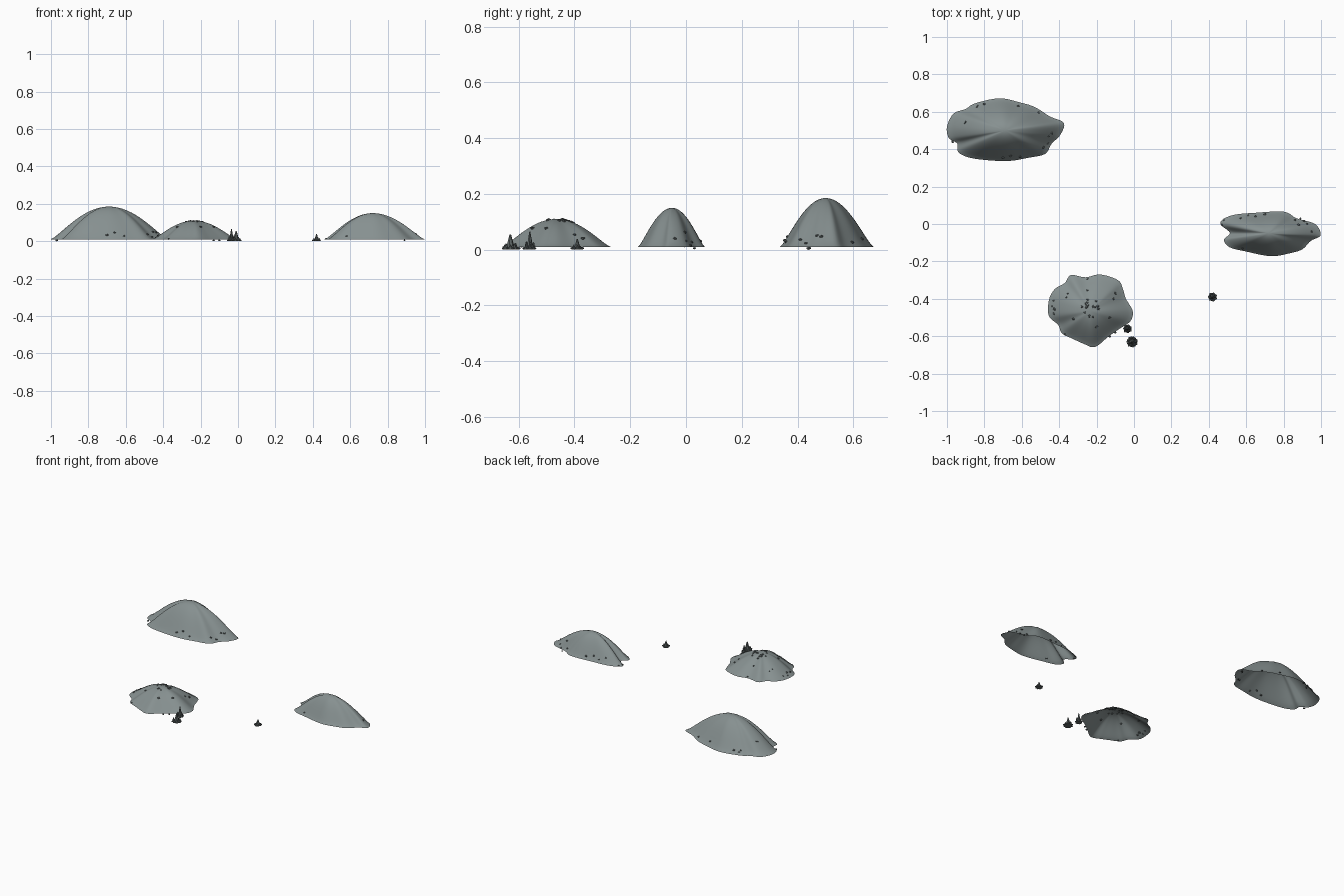
import bpy, bmesh, math, random
from mathutils import Vector, Matrix

if "Cube" in bpy.data.objects:
    bpy.data.objects.remove(bpy.data.objects["Cube"])

random.seed(4)
ROCK = bpy.data.materials.new("rock")
ROCK.diffuse_color = (0.24, 0.28, 0.28, 1)
ROCK.use_nodes = True
ROCK.node_tree.nodes["Principled BSDF"].inputs["Base Color"].default_value = ROCK.diffuse_color
DARK = bpy.data.materials.new("dark_rock")
DARK.diffuse_color = (0.11, 0.13, 0.13, 1)
DARK.use_nodes = True
DARK.node_tree.nodes["Principled BSDF"].inputs["Base Color"].default_value = DARK.diffuse_color


def finish(name, bm, mat, smooth):
    me = bpy.data.meshes.new(name)
    bm.to_mesh(me)
    bm.free()
    ob = bpy.data.objects.new(name, me)
    bpy.context.collection.objects.link(ob)
    me.materials.append(mat)
    for p in me.polygons:
        p.use_smooth = smooth
    return ob


def closed_spline(pts, steps=5):
    out, n = [], len(pts)
    for i in range(n):
        a, b, c, d = (Vector(pts[(i + k) % n]) for k in (-1, 0, 1, 2))
        for s in range(steps):
            t = s / steps
            out.append(0.5 * (2 * b + (c - a) * t + (2 * a - 5 * b + 4 * c - d) * t**2
                              + (3 * b - a - 3 * c + d) * t**3))
    return out


def mound(name, peak, height, outline, base=0.01, rings=18):
    """Open shell: wavy outline shrunk towards the peak along a bell profile."""
    bm = bmesh.new()
    rim = closed_spline(outline)
    centre = Vector(peak)
    loops = []
    for j in range(rings):
        r = 1 - j / rings
        z = base + height * (1 - r * r) ** 1.3
        loops.append([bm.verts.new((*(centre + (p - centre) * r), z)) for p in rim])
    top = bm.verts.new((*centre, base + height))
    n = len(rim)
    for i in range(n):
        k = (i + 1) % n
        for lo, hi in zip(loops, loops[1:]):
            bm.faces.new((lo[i], lo[k], hi[k], hi[i]))
        bm.faces.new((loops[-1][i], loops[-1][k], top))
    bmesh.ops.recalc_face_normals(bm, faces=bm.faces)
    if top.normal.z < 0 or top.link_faces[0].normal.z < 0:
        bmesh.ops.reverse_faces(bm, faces=bm.faces)
    return finish(name, bm, ROCK, True)


def add_pebble(bm, loc, r):
    rot = Matrix.Rotation(random.uniform(0, 6.28), 4, 'Z')
    scale = Matrix.Diagonal((r * random.uniform(.9, 1.3), r, r * .75, 1))
    bmesh.ops.create_icosphere(bm, subdivisions=1, radius=1,
                               matrix=Matrix.Translation(loc) @ rot @ scale)


def pebbles(name, ground, spots):
    bm = bmesh.new()
    bpy.context.view_layer.update()
    for x, y in spots:
        hit, loc, _, _ = ground.ray_cast((x, y, 1), (0, 0, -1))
        add_pebble(bm, (x, y, loc.z if hit else 0.005), random.uniform(.005, .008))
    finish(name, bm, DARK, False)


def spire(name, x, y, height, radius):
    """Pointed rock with small side spikes and rubble round its foot."""
    bm = bmesh.new()

    def cone(px, py, r, h):
        bmesh.ops.create_cone(bm, cap_ends=True, segments=7, radius1=r, radius2=r * .15,
                              depth=h, matrix=Matrix.Translation((px, py, h / 2)))
    cone(x, y, radius * .6, height)
    for i in range(7):
        a = i * math.tau / 7
        px, py = x + math.cos(a) * radius * .65, y + math.sin(a) * radius * .65
        cone(px, py, radius * .33, height * random.uniform(.25, .5))
        add_pebble(bm, (x + math.cos(a + .4) * radius * .85,
                        y + math.sin(a + .4) * radius * .85, .005), .006)
    finish(name, bm, DARK, False)


# Mounds, outlines anticlockwise seen from above
back = mound("back_mound", (-.69, .5), .175, [
    (-1, .52), (-.99, .46), (-.945, .43), (-.94, .385), (-.88, .355), (-.77, .34),
    (-.66, .338), (-.56, .355), (-.475, .375), (-.44, .43), (-.395, .475), (-.375, .54),
    (-.45, .575), (-.53, .625), (-.61, .65), (-.72, .672), (-.85, .645), (-.9, .615), (-.965, .59)])
front = mound("front_mound", (-.235, -.465), .1, [
    (-.46, -.455), (-.45, -.5), (-.405, -.54), (-.385, -.585), (-.325, -.615), (-.27, -.64),
    (-.21, -.658), (-.14, -.605), (-.085, -.565), (-.02, -.52), (-.007, -.465), (-.043, -.4),
    (-.06, -.345), (-.086, -.3), (-.18, -.27), (-.26, -.285), (-.337, -.273), (-.37, -.315),
    (-.42, -.345), (-.45, -.39)])
right = mound("right_mound", (.72, -.05), .14, [
    (.465, -.005), (.513, -.048), (.48, -.085), (.513, -.125), (.59, -.145), (.73, -.172),
    (.83, -.157), (.9, -.135), (.945, -.09), (.998, -.06), (.968, 0), (.87, .03),
    (.8, .066), (.65, .06), (.54, .05), (.475, .025)])

# Scattered pebbles
pebbles("back_pebbles", back, [
    (-.84, .625), (-.835, .635), (-.8, .64), (-.9, .545), (-.905, .54), (-.97, .44), (-.62, .63),
    (-.51, .595), (-.44, .485), (-.455, .47), (-.46, .43), (-.485, .41), (-.7, .355),
    (-.66, .365), (-.61, .36)])
pebbles("right_pebbles", right, [
    (.57, .03), (.61, .045), (.65, .04), (.7, .05), (.48, .02), (.47, -.005), (.86, .02),
    (.89, .03), (.91, .015), (.925, 0), (.88, -.005), (.95, -.04), (.58, -.13)])
spots = [(-.43, -.41), (-.44, -.44), (-.425, -.455), (-.43, -.48), (-.37, -.59), (-.1, -.37),
         (-.11, -.4), (-.13, -.6), (-.1, -.58), (-.13, -.5), (-.2, -.55)]
spots += [(-.25 + random.gauss(0, .055), -.45 + random.gauss(0, .045)) for _ in range(24)]
pebbles("front_pebbles", front, spots)

# Pointed rocks beside the front mound
spire("tall_spire", -.035, -.56, .065, .022)
spire("middle_spire", -.01, -.63, .055, .03)
spire("small_spire", .42, -.39, .038, .023)
